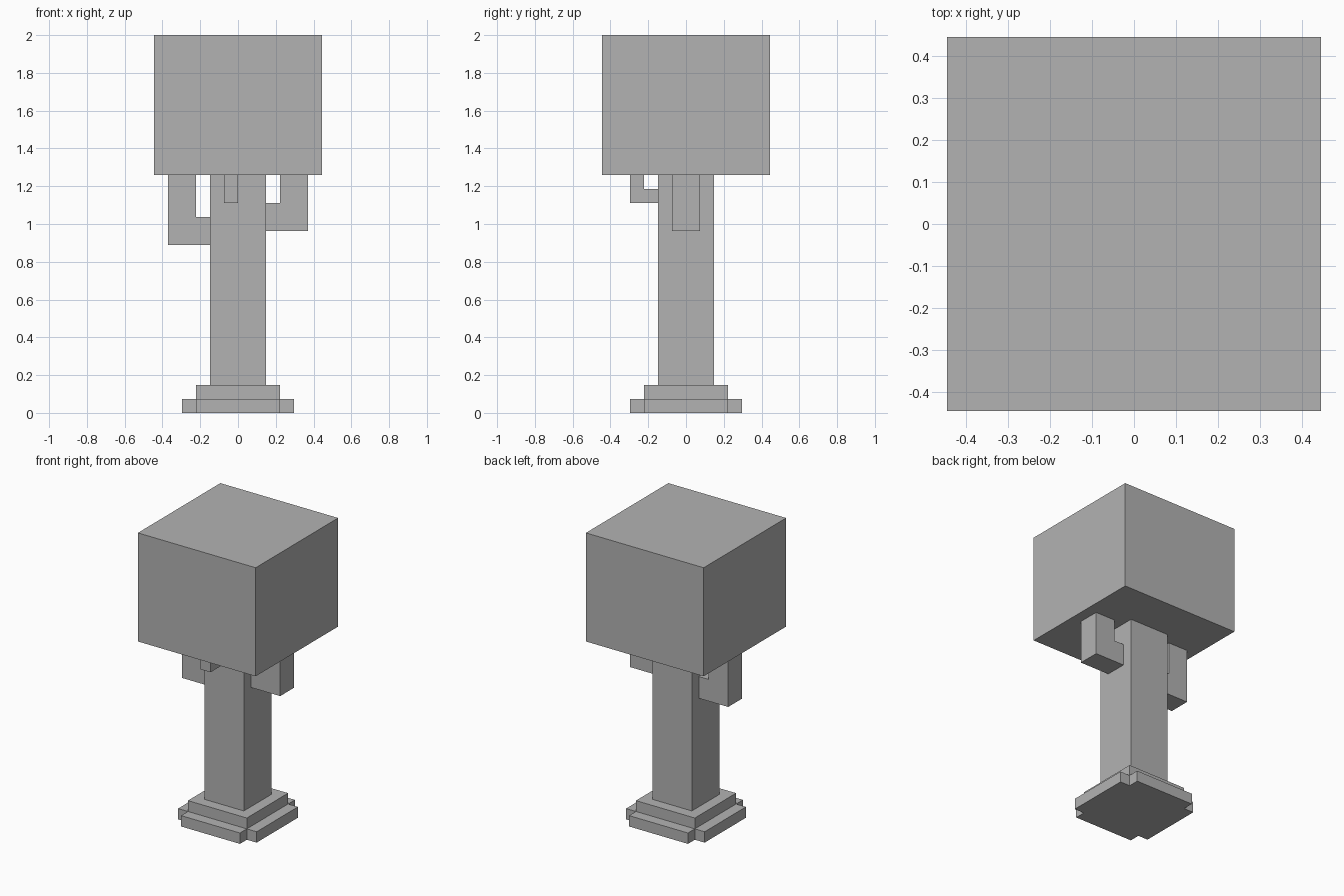
import bpy
import bmesh
from mathutils import Matrix, Vector

cube = bpy.data.objects.get("Cube")
if cube:
    bpy.data.objects.remove(cube, do_unlink=True)

U = 2 / 27  # one block; all sizes below are in blocks

grey = bpy.data.materials.new("plain_grey")
grey.use_nodes = True
grey.diffuse_color = (0.45, 0.45, 0.45, 1)
grey.node_tree.nodes["Principled BSDF"].inputs["Base Color"].default_value = grey.diffuse_color


def prism(name, outline, direction):
    """Extrude a flat outline of block coordinates along a direction."""
    bm = bmesh.new()
    face = bm.faces.new([bm.verts.new(p) for p in outline])
    moved = bmesh.ops.extrude_face_region(bm, geom=[face], use_keep_orig=True)["geom"]
    verts = [v for v in moved if isinstance(v, bmesh.types.BMVert)]
    bmesh.ops.translate(bm, verts=verts, vec=Vector(direction))
    bmesh.ops.recalc_face_normals(bm, faces=bm.faces[:])
    bm.transform(Matrix.Scale(U, 4))
    mesh = bpy.data.meshes.new(name)
    bm.to_mesh(mesh)
    bm.free()
    mesh.materials.append(grey)
    obj = bpy.data.objects.new(name, mesh)
    bpy.context.collection.objects.link(obj)
    return obj


def block(name, half, bottom, top):
    """Square column centred on the trunk axis."""
    corners = [(-half, -half), (half, -half), (half, half), (-half, half)]
    return prism(name, [(x, y, bottom) for x, y in corners], (0, 0, top - bottom))


def elbow(bottom, reach, thick):
    """Bent branch outline: out from the trunk, then up to the canopy."""
    inner = reach - thick
    return [(2, bottom), (reach, bottom), (reach, 17), (inner, 17),
            (inner, bottom + thick), (2, bottom + thick)]


# Stepped base: notched lower slab and square upper slab
quarter = [(4, 3), (3, 3), (3, 4)]
outline = []
for turn in range(4):
    outline += quarter
    quarter = [(-y, x) for x, y in quarter]
prism("base_slab", [(x, y, 0) for x, y in outline], (0, 0, 1))
block("base_step", 3, 1, 2)

# Trunk and canopy
block("trunk", 2, 2, 17)
block("canopy", 6, 17, 27)

# Thick side branches and thin front branch
for name, side, bottom in (("left_branch", 1, 13), ("right_branch", -1, 12)):
    prism(name, [(side * r, -1, z) for r, z in elbow(bottom, 5, 2)], (0, 2, 0))
prism("front_branch", [(-1, -r, z) for r, z in elbow(15, 4, 1)], (1, 0, 0))
